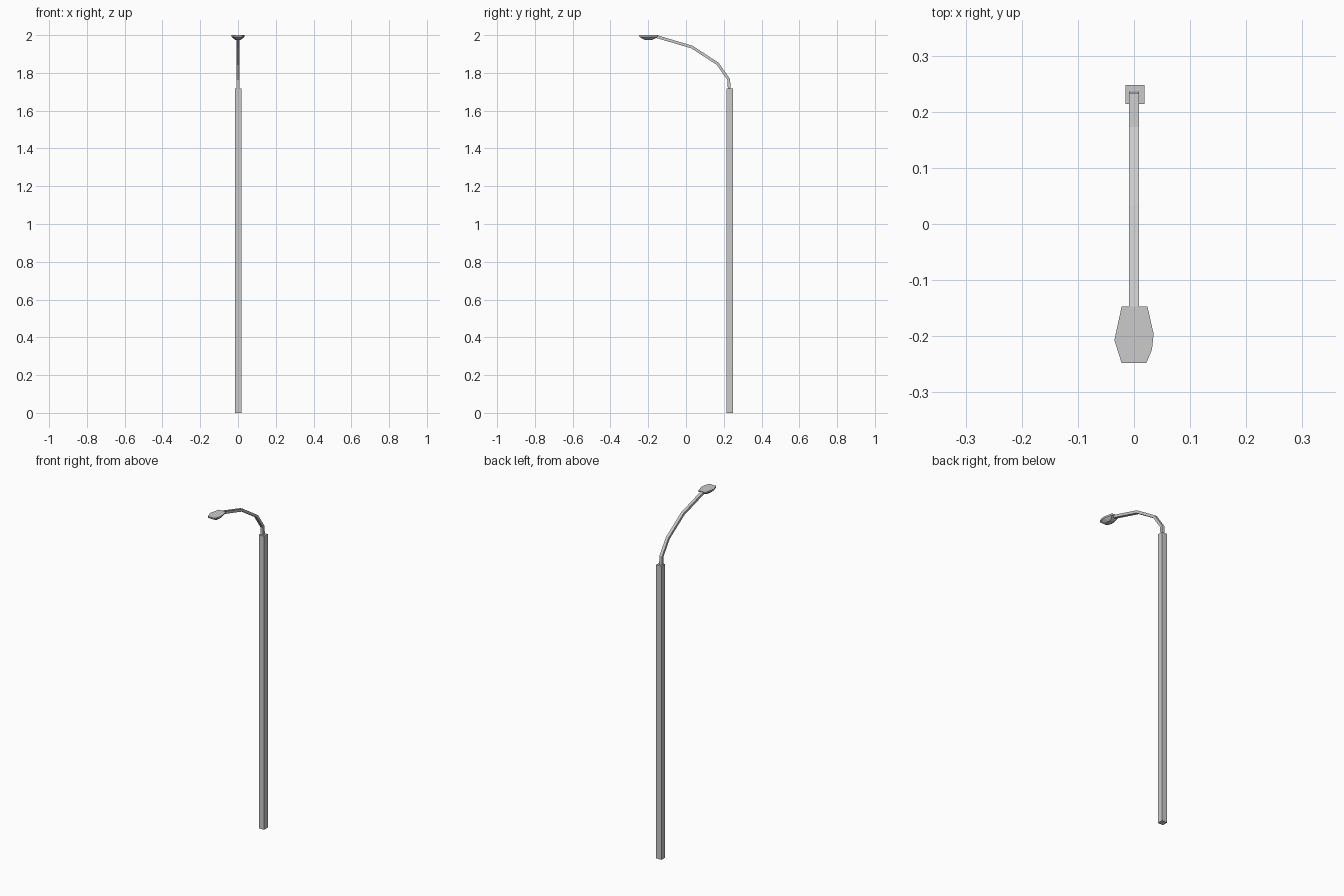
import bpy, bmesh
from mathutils import Vector

if "Cube" in bpy.data.objects:
    bpy.data.objects.remove(bpy.data.objects["Cube"])


def loft(name, rings):
    """Skin a list of equal-sized point rings and cap both ends."""
    bm = bmesh.new()
    loops = [[bm.verts.new(p) for p in ring] for ring in rings]
    n = len(loops[0])
    for a, b in zip(loops, loops[1:]):
        for i in range(n):
            j = (i + 1) % n
            bm.faces.new((a[i], a[j], b[j], b[i]))
    bm.faces.new(loops[0])
    bm.faces.new(loops[-1])
    bmesh.ops.recalc_face_normals(bm, faces=bm.faces)
    mesh = bpy.data.meshes.new(name)
    bm.to_mesh(mesh)
    bm.free()
    obj = bpy.data.objects.new(name, mesh)
    bpy.context.collection.objects.link(obj)
    return obj


# Square pole
POLE_X, POLE_Y, HALF = 0.002, 0.231, 0.017
corners = [(-1, -1), (1, -1), (1, 1), (-1, 1)]
loft("pole", [[(POLE_X + sx * HALF, POLE_Y + sy * HALF, z) for sx, sy in corners]
              for z in (0, 1.717)])

# Curved arm: square section swept along a (y, z) path
path = [Vector((0, y, z)) for y, z in
        [(0.23, 1.70), (0.226, 1.765), (0.168, 1.848), (0.031, 1.937), (-0.155, 1.992)]]
rings = []
for i, p in enumerate(path):
    before = (p - path[max(i - 1, 0)]).normalized()
    after = (path[min(i + 1, len(path) - 1)] - p).normalized()
    tangent = (before + after).normalized()
    side = Vector((0.0085, 0, 0))
    normal = tangent.cross(Vector((1, 0, 0))) * 0.0075
    rings.append([p + side * sx + normal * sy for sx, sy in corners])
loft("arm", rings)

# Lamp head: flat top outline with a tapered underside
outline = [(-0.022, 0.052), (0.024, 0.052), (0.035, 0.003), (0.032, -0.025),
           (0.022, -0.049), (-0.022, -0.049), (-0.035, -0.008)]
levels = [(1.975, 0.42), (1.981, 0.65), (1.991, 0.97), (2.0, 1.0)]
loft("lamp_head", [[(x * s, -0.199 + y * s, z) for x, y in outline] for z, s in levels])
